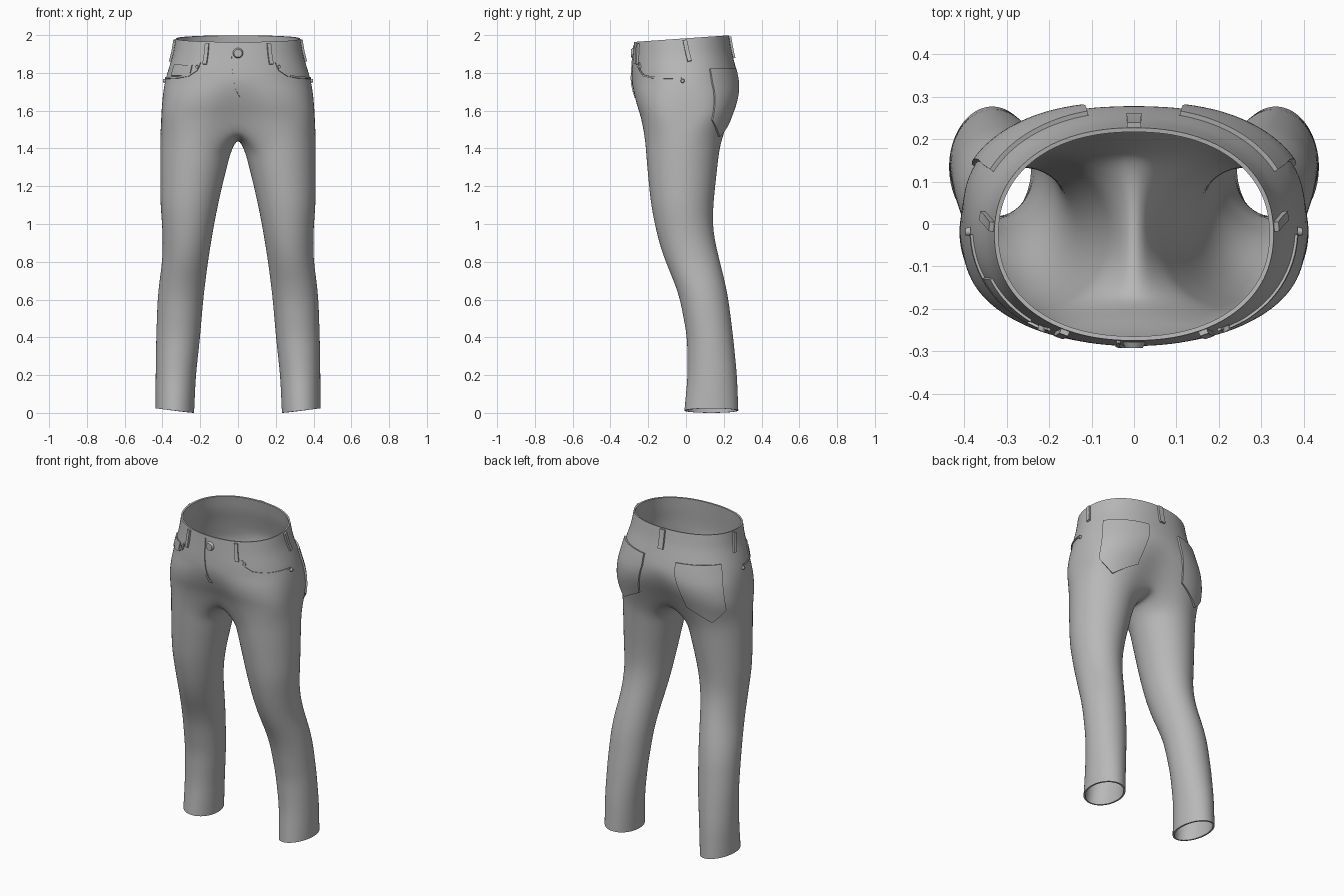
import bpy, bmesh
from math import sin, cos, pi, radians, exp, copysign, hypot
from mathutils import Vector

cube = bpy.data.objects.get("Cube")
if cube:
    bpy.data.objects.remove(cube)

cloth = bpy.data.materials.new("grey_cloth")
cloth.use_nodes = True
GREY = (0.48, 0.48, 0.48, 1)
cloth.diffuse_color = GREY
bsdf = next(n for n in cloth.node_tree.nodes if n.type == 'BSDF_PRINCIPLED')
bsdf.inputs["Base Color"].default_value = GREY
bsdf.inputs["Roughness"].default_value = 0.8

# Body profile: height, outer x, front y, back y, inner leg x
PROFILE = [
    (2.0, .328, -.275, .225, 0), (1.9, .345, -.282, .243, 0),
    (1.85, .36, -.286, .258, 0), (1.77, .386, -.291, .281, 0),
    (1.7, .398, -.289, .287, 0), (1.63, .405, -.274, .27, 0),
    (1.56, .408, -.247, .24, 0), (1.43, .413, -.216, .184, .033),
    (1.3, .414, -.208, .166, .06), (1.1, .412, -.186, .146, .105),
    (1.0, .403, -.167, .142, .125), (.9, .399, -.143, .156, .142),
    (.8, .402, -.11, .181, .158), (.7, .417, -.066, .206, .171),
    (.6, .427, -.032, .226, .183), (.4, .434, .005, .251, .2),
    (.2, .437, .008, .271, .222), (0, .437, -.011, .279, .232)]


def profile(z):
    z = min(max(z, 0), 2)
    for hi, lo in zip(PROFILE, PROFILE[1:]):
        if z >= lo[0]:
            f = (z - lo[0]) / (hi[0] - lo[0])
            return [l + (h - l) * f for h, l in zip(hi[1:], lo[1:])]


def torso(angle, z):
    """Point on the hips; -90 degrees is the front centre, 0 is the left side."""
    a, front, back, _ = profile(z)
    t = radians(angle)
    low = min(max((1.75 - z) / .19, 0), 1)
    power = 2 / (2.2 + .8 * low)
    x = a * copysign(abs(cos(t)) ** power, cos(t))
    y = (back - front) / 2 * copysign(abs(sin(t)) ** power, sin(t))
    y *= 1 - .15 * low * exp(-(x / .1) ** 2)
    y += (back + front) / 2
    lift = .07 * min(max((z - 1.8) / .18, 0), 1)
    return Vector((x, y, z + lift * (y + .03)))


def add_object(name, bm):
    mesh = bpy.data.meshes.new(name)
    bm.to_mesh(mesh)
    bm.free()
    mesh.materials.append(cloth)
    for p in mesh.polygons:
        p.use_smooth = True
    ob = bpy.data.objects.new(name, mesh)
    bpy.context.scene.collection.objects.link(ob)
    return ob


def modify(ob, kind, **settings):
    m = ob.modifiers.new(kind.title(), kind)
    for key, value in settings.items():
        setattr(m, key, value)
    return m


def join_rings(bm, upper, lower, closed):
    n = len(upper)
    for i in range(n if closed else n - 1):
        j = (i + 1) % n
        bm.faces.new((lower[i], lower[j], upper[j], upper[i]))


# Trousers: half hips as open rings, then one leg as closed rings
ARC, INNER = 16, 7
bm = bmesh.new()
previous = None
for z in (1.981, 1.95, 1.9, 1.85, 1.8, 1.75, 1.69, 1.62, 1.56):
    ring = []
    for i in range(ARC + 1):
        p = torso(-90 + 180 * i / ARC, z)
        if i in (0, ARC):
            p.x = 0
        ring.append(bm.verts.new(p))
    if previous:
        join_rings(bm, previous, ring, False)
    previous = ring

# Crotch seam closes the half ring into a leg opening
y_front, y_back = previous[0].co.y, previous[-1].co.y
for j in range(1, INNER + 1):
    k = pi * j / (INNER + 1)
    y = (y_front + y_back) / 2 + (y_back - y_front) / 2 * cos(k)
    previous.append(bm.verts.new((0, y, 1.56 - .1 * sin(k) ** .7)))

LEG = [(1.43, .04), (1.34, .015)] + [(1.2 - .1 * i, 0) for i in range(12)] + [(.04, .008), (.012, .012)]
for z, tilt in LEG:
    outer, front, back, inner = profile(z)
    ring = []
    for i in range(ARC + 1 + INNER):
        t = radians(-120 + 15 * i)
        ring.append(bm.verts.new(((outer + inner) / 2 + (outer - inner) / 2 * cos(t),
                                  (front + back) / 2 + (back - front) / 2 * sin(t),
                                  z + tilt * cos(t))))
    join_rings(bm, previous, ring, True)
    previous = ring
body = add_object("trousers", bm)
modify(body, 'MIRROR', use_clip=True)
modify(body, 'SUBSURF', levels=2, render_levels=2)
modify(body, 'SOLIDIFY', thickness=.01, offset=-1)
modify(body, 'EDGE_SPLIT', split_angle=radians(50))


def patch(name, func, nu, nv, thickness, mirror=True):
    """Cloth plate laid on the body; func maps (u, v) to (angle, height)."""
    bm = bmesh.new()
    rows = [[bm.verts.new(torso(*func(u / nu, v / nv)) * 1.0) for u in range(nu + 1)]
            for v in range(nv + 1)]
    for lower, upper in zip(rows, rows[1:]):
        join_rings(bm, upper, lower, False)
    ob = add_object(name, bm)
    if mirror:
        modify(ob, 'MIRROR', use_mirror_merge=False)
    modify(ob, 'SHRINKWRAP', target=body, wrap_method='NEAREST_SURFACEPOINT',
           wrap_mode='OUTSIDE_SURFACE', offset=thickness * .4)
    modify(ob, 'SOLIDIFY', thickness=thickness, offset=0)
    modify(ob, 'EDGE_SPLIT', split_angle=radians(40))


def ribbon(name, path, width, thickness, mirror=True):
    """Narrow strip along a path of (angle, height) points."""
    def func(u, v):
        s = min(u * (len(path) - 1), len(path) - 1.001)
        (a0, z0), (a1, z1) = path[int(s)], path[int(s) + 1]
        f = s - int(s)
        da, dz = radians(a1 - a0) * .33, z1 - z0
        side = (v - .5) * width / hypot(da, dz)
        return a0 + (a1 - a0) * f - side * dz / radians(.33 * 1), z0 + (z1 - z0) * f + side * da
    patch(name, func, 8 * (len(path) - 1), 1, thickness, mirror)


# Back pockets with pointed bottoms
def back_pocket(u, v):
    bottom = 1.465 + .085 * abs(2 * u - 1)
    return 27 + 48 * u, bottom + (1.82 - bottom) * v


patch("back_pockets", back_pocket, 20, 16, .012)

# Front pocket openings, coin pocket and fly
ribbon("front_pocket_edges", [(-58, 1.86), (-56, 1.815), (-49, 1.787), (-36, 1.776), (-3, 1.772)], .009, .007)
patch("coin_pocket", lambda u, v: (203 + 27 * u, 1.785 + .06 * v), 10, 4, .007, False)
ribbon("fly_seam", [(-95, 1.96), (-95, 1.85), (-93, 1.75), (-90, 1.67)], .008, .006, False)

# Belt loops
ribbon("front_belt_loops", [(-63, 1.85), (-63, 1.97)], .022, .013)
ribbon("side_belt_loops", [(6, 1.86), (3, 1.972)], .024, .013)
ribbon("back_belt_loop", [(90, 1.87), (90, 1.975)], .024, .013, False)


# Button and rivets
def stud(name, angle, z, radius, depth):
    t = radians(angle)
    a, front, back, _ = profile(z)
    normal = Vector((cos(t) / a, sin(t) * 2 / (back - front), 0)).normalized()
    bm = bmesh.new()
    bmesh.ops.create_cone(bm, cap_ends=True, segments=20, radius1=radius,
                          radius2=radius * .75, depth=depth)
    ob = add_object(name, bm)
    ob.location = torso(angle, z) + normal * depth * .3
    ob.rotation_euler = normal.to_track_quat('Z', 'Y').to_euler()
    modify(ob, 'EDGE_SPLIT', split_angle=radians(30))


stud("waist_button", -90, 1.915, .028, .014)
for label, flip in (("left", False), ("right", True)):
    for spot, angle, z in (("front", -56, 1.835), ("side", -2, 1.758)):
        stud(f"{label}_{spot}_rivet", 180 - angle if flip else angle, z, .011, .012)
